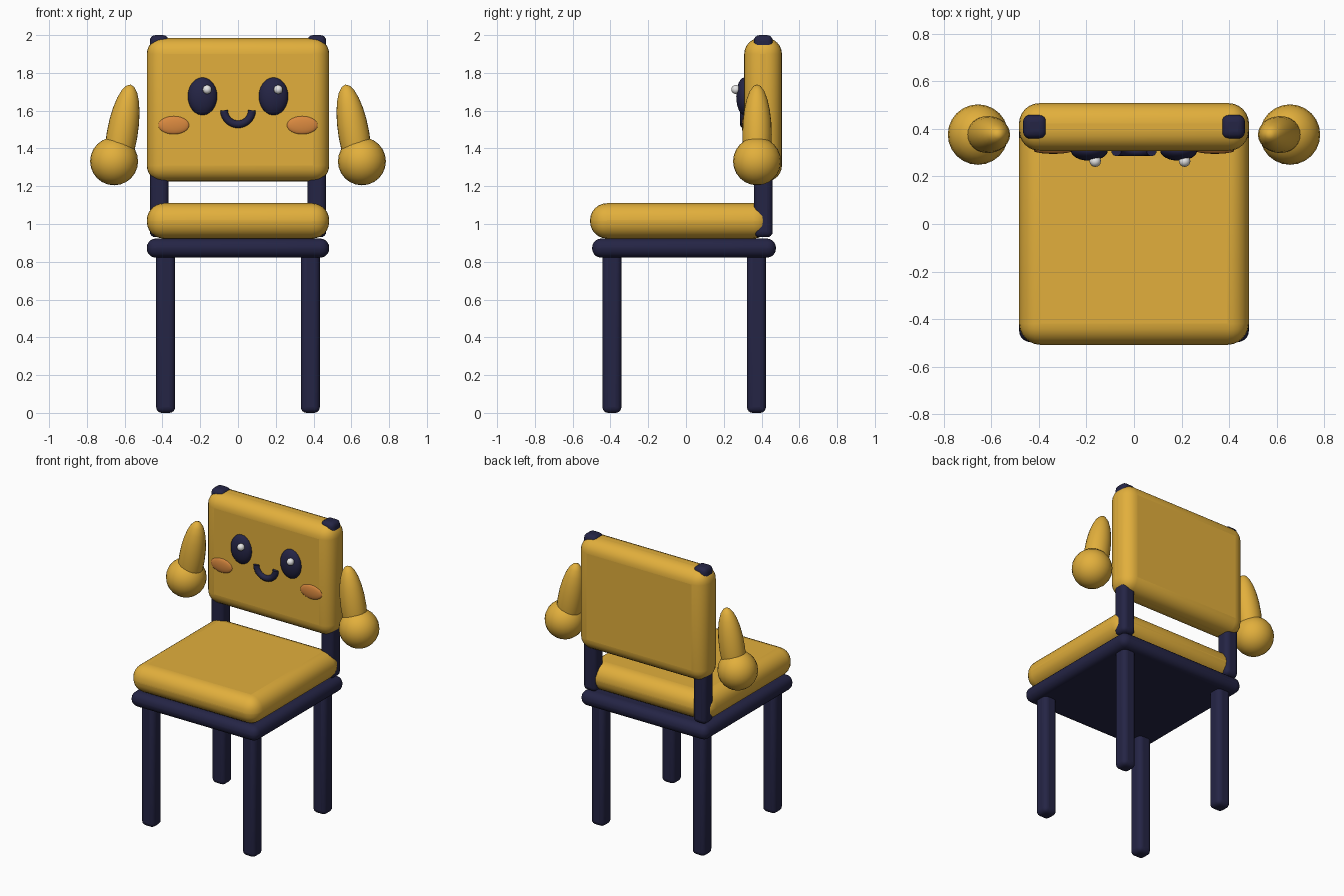
import bpy
import math

cube = bpy.data.objects.get("Cube")
if cube:
    bpy.data.objects.remove(cube, do_unlink=True)


def material(name, rgb):
    mat = bpy.data.materials.new(name)
    mat.use_nodes = True
    color = (*rgb, 1.0)
    mat.diffuse_color = color
    bsdf = mat.node_tree.nodes["Principled BSDF"]
    bsdf.inputs["Base Color"].default_value = color
    bsdf.inputs["Roughness"].default_value = 0.6
    return mat


yellow = material("mustard yellow", (0.76, 0.43, 0.045))
navy = material("dark navy", (0.018, 0.018, 0.06))
orange = material("blush orange", (0.70, 0.25, 0.05))
white = material("highlight white", (0.8, 0.8, 0.8))


def finish(obj, name, mat):
    obj.name = name
    obj.data.materials.append(mat)
    bpy.ops.object.shade_smooth_by_angle(angle=math.radians(40))
    return obj


def rounded_box(name, low, high, radius, mat, segments=5):
    """Box between two corners with rounded edges."""
    center = [(a + b) / 2 for a, b in zip(low, high)]
    bpy.ops.mesh.primitive_cube_add(size=1, location=center)
    obj = bpy.context.object
    obj.scale = [b - a for a, b in zip(low, high)]
    bpy.ops.object.transform_apply(location=False, rotation=False, scale=True)
    bevel = obj.modifiers.new("rounding", "BEVEL")
    bevel.width = radius
    bevel.segments = segments
    return finish(obj, name, mat)


def ellipsoid(name, center, radii, mat, tilt=0.0, segments=24):
    bpy.ops.mesh.primitive_uv_sphere_add(segments=segments, ring_count=segments // 2,
                                         location=center, rotation=(0, tilt, 0))
    obj = bpy.context.object
    obj.scale = radii
    bpy.ops.object.transform_apply(location=False, rotation=False, scale=True)
    return finish(obj, name, mat)


def post(name, x, y, bottom, top):
    half = 0.05
    rounded_box(name, (x - half, y - half, bottom), (x + half, y + half, top),
                0.03, navy, 4)


# Seat and backrest
rounded_box("seat_frame", (-0.483, -0.497, 0.822), (0.483, 0.476, 0.923), 0.048, navy)
rounded_box("seat_cushion", (-0.483, -0.508, 0.923), (0.483, 0.448, 1.11), 0.09, yellow, 6)
rounded_box("backrest", (-0.483, 0.308, 1.225), (0.483, 0.508, 1.985), 0.085, yellow, 6)

# Mirrored parts
for side, s in (("right", -1), ("left", 1)):
    post(f"front_leg_{side}", 0.383 * s, -0.392, 0, 0.86)
    post(f"back_leg_{side}", 0.383 * s, 0.373, 0, 0.86)
    post(f"back_post_{side}", 0.417 * s, 0.409, 0.93, 2.0)

    # Arm and round hand
    ellipsoid(f"hand_{side}", (0.656 * s, 0.376, 1.332), (0.127,) * 3, yellow)
    ellipsoid(f"arm_{side}", (0.614 * s, 0.376, 1.472), (0.082, 0.078, 0.27),
              yellow, tilt=-0.17 * s)

    # Eye, highlight and cheek
    ellipsoid(f"eye_{side}", (0.188 * s, 0.309, 1.676), (0.078, 0.043, 0.1), navy)
    ellipsoid(f"eye_highlight_{side}", (0.188 * s + 0.025, 0.264, 1.712),
              (0.024,) * 3, white, segments=16)
    ellipsoid(f"cheek_{side}", (0.34 * s, 0.309, 1.523), (0.082, 0.014, 0.048), orange)

# Smile: lower half ring as a thick curve
steps = 16
curve = bpy.data.curves.new("smile", "CURVE")
curve.dimensions = "3D"
curve.bevel_depth = 0.021
curve.bevel_resolution = 3
curve.use_fill_caps = True
spline = curve.splines.new("POLY")
spline.points.add(steps)
for i, point in enumerate(spline.points):
    angle = math.pi * (1 + i / steps)
    point.co = (0.074 * math.cos(angle), 0.306, 1.602 + 0.074 * math.sin(angle), 1)
smile = bpy.data.objects.new("smile", curve)
bpy.context.collection.objects.link(smile)
curve.materials.append(navy)
